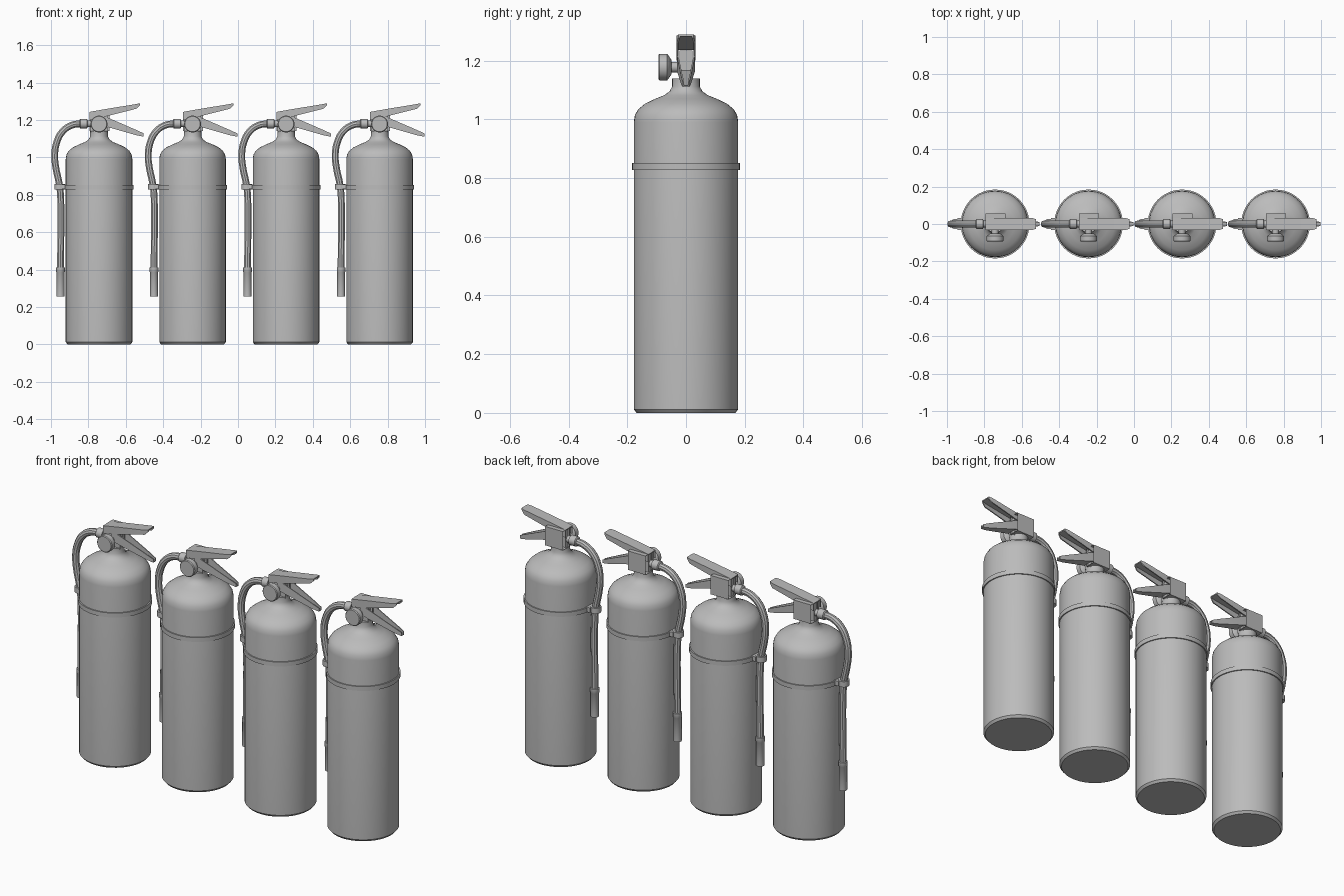
import bpy, bmesh, math
from mathutils import Matrix, Vector

cube = bpy.data.objects.get("Cube")
if cube:
    bpy.data.objects.remove(cube)

grey = bpy.data.materials.new("plain grey")
grey.use_nodes = True
grey.diffuse_color = (0.5, 0.5, 0.5, 1)
grey.node_tree.nodes["Principled BSDF"].inputs["Base Color"].default_value = (0.5, 0.5, 0.5, 1)

parts = {}


def finish(name, bm, angle=35):
    """Store a part's mesh with its material and shading."""
    bmesh.ops.recalc_face_normals(bm, faces=bm.faces)
    for f in bm.faces:
        f.smooth = True
    for e in bm.edges:
        e.smooth = len(e.link_faces) == 2 and e.calc_face_angle(0) < math.radians(angle)
    mesh = bpy.data.meshes.new(name)
    bm.to_mesh(mesh)
    bm.free()
    mesh.materials.append(grey)
    parts[name] = mesh


def lathe(name, profile, sides=48, matrix=Matrix()):
    """Revolve (radius, height) points about z and cap both ends."""
    bm = bmesh.new()
    rings = []
    for r, z in profile:
        rings.append([bm.verts.new((r * math.cos(math.tau * i / sides),
                                    r * math.sin(math.tau * i / sides), z)) for i in range(sides)])
    for a, b in zip(rings, rings[1:]):
        for i in range(sides):
            j = (i + 1) % sides
            bm.faces.new((a[i], a[j], b[j], b[i]))
    bm.faces.new(rings[0])
    bm.faces.new(rings[-1])
    bm.transform(matrix)
    finish(name, bm)


def box(name, x, y, z, open_ends=False):
    bm = bmesh.new()
    bmesh.ops.create_cube(bm, size=1)
    bm.transform(Matrix.Translation(((x[0] + x[1]) / 2, (y[0] + y[1]) / 2, (z[0] + z[1]) / 2))
                 @ Matrix.Diagonal((x[1] - x[0], y[1] - y[0], z[1] - z[0], 1)))
    if open_ends:
        ends = [f for f in bm.faces if abs(f.normal.x) > 0.9]
        bmesh.ops.delete(bm, geom=ends, context='FACES_ONLY')
    finish(name, bm)


def lever(name, stations, wall, hollow_up):
    """Channel along stations (x, low z, high z, half width), open on one side."""
    bm = bmesh.new()
    rows = []
    for x, low, high, w in stations:
        lip, web, s = (high, low, -1) if hollow_up else (low, high, 1)
        inner = web - s * wall
        section = [(-w, lip), (-w, web), (w, web), (w, lip),
                   (w - wall, lip), (w - wall, inner), (wall - w, inner), (wall - w, lip)]
        rows.append([bm.verts.new((x, y, z)) for y, z in section])
    for a, b in zip(rows, rows[1:]):
        for i in range(8):
            j = (i + 1) % 8
            bm.faces.new((a[i], a[j], b[j], b[i]))
    for r in (rows[0], rows[-1]):
        for q in ((0, 1, 6, 7), (1, 2, 5, 6), (2, 3, 4, 5)):
            bm.faces.new([r[i] for i in q])
    finish(name, bm, 25)


def along(axis, origin):
    return Matrix.Translation(origin) @ Vector((0, 0, 1)).rotation_difference(Vector(axis)).to_matrix().to_4x4()


# Tank with domed shoulder and neck
lathe("tank", [(0.168, 0), (0.178, 0.012), (0.178, 0.99), (0.174, 1.015), (0.162, 1.035),
               (0.14, 1.053), (0.105, 1.07), (0.075, 1.082), (0.056, 1.095), (0.047, 1.112),
               (0.047, 1.14)])
lathe("tank_band", [(0.177, 0.828), (0.184, 0.828), (0.184, 0.852), (0.177, 0.852)])

# Valve and housing
box("valve_body", (-0.045, 0.045), (-0.022, 0.022), (1.135, 1.235))
box("valve_housing", (-0.052, 0.055), (0, 0.056), (1.14, 1.243), open_ends=True)

# Pressure gauge facing the front
front = along((0, -1, 0), (0, 0, 1.178))
lathe("gauge_stem", [(0.018, 0.01), (0.018, 0.06)], 16, front)
lathe("gauge", [(0.025, 0.05), (0.04, 0.06), (0.045, 0.064), (0.045, 0.09), (0.041, 0.094)], 32, front)

# Squeeze levers
lever("upper_lever", [(-0.05, 1.20, 1.243, 0.032), (0.035, 1.218, 1.258, 0.032),
                      (0.2, 1.26, 1.285, 0.032), (0.218, 1.278, 1.289, 0.026)], 0.006, False)
lever("lower_lever", [(0.0, 1.175, 1.225, 0.03), (0.045, 1.162, 1.213, 0.03),
                      (0.2, 1.118, 1.146, 0.016), (0.239, 1.11, 1.128, 0.011)], 0.005, True)

# Hose coupling, hose, nozzle and clip
side = along((-1, 0, 0), (0, 0, 1.18))
lathe("hose_coupling", [(0.018, 0.03), (0.018, 0.062), (0.026, 0.064), (0.026, 0.1), (0.02, 0.104)], 20, side)

curve = bpy.data.curves.new("hose_path", 'CURVE')
curve.dimensions = '3D'
curve.bevel_depth = 0.019
curve.bevel_resolution = 3
curve.resolution_u = 6
curve.use_fill_caps = True
path = [(-0.09, 1.18), (-0.145, 1.172), (-0.195, 1.138), (-0.226, 1.08), (-0.237, 1.01),
        (-0.23, 0.94), (-0.213, 0.86), (-0.206, 0.8), (-0.206, 0.4)]
spline = curve.splines.new('BEZIER')
spline.bezier_points.add(len(path) - 1)
for p, (x, z) in zip(spline.bezier_points, path):
    p.co = (x, 0, z)
    p.handle_left_type = p.handle_right_type = 'AUTO'
helper = bpy.data.objects.new("hose_path", curve)
bpy.context.scene.collection.objects.link(helper)
bm = bmesh.new()
bm.from_mesh(helper.to_mesh())
helper.to_mesh_clear()
bpy.data.objects.remove(helper)
finish("hose", bm)

down = Matrix.Translation((-0.206, 0, 0))
lathe("nozzle", [(0.016, 0.255), (0.021, 0.256), (0.021, 0.385), (0.023, 0.388), (0.023, 0.41), (0.019, 0.412)], 20, down)
lathe("hose_clip", [(0.019, 0.828), (0.028, 0.828), (0.028, 0.858), (0.019, 0.858)], 20,
      Matrix.Translation((-0.211, 0, 0)))
box("clip_bracket", (-0.2, -0.17), (-0.032, 0.032), (0.83, 0.856))

# Four identical units in a row
for n in range(4):
    for name, mesh in parts.items():
        ob = bpy.data.objects.new(f"{name}_{n + 1}", mesh)
        ob.location.x = -0.743 + 0.5 * n
        bpy.context.scene.collection.objects.link(ob)
